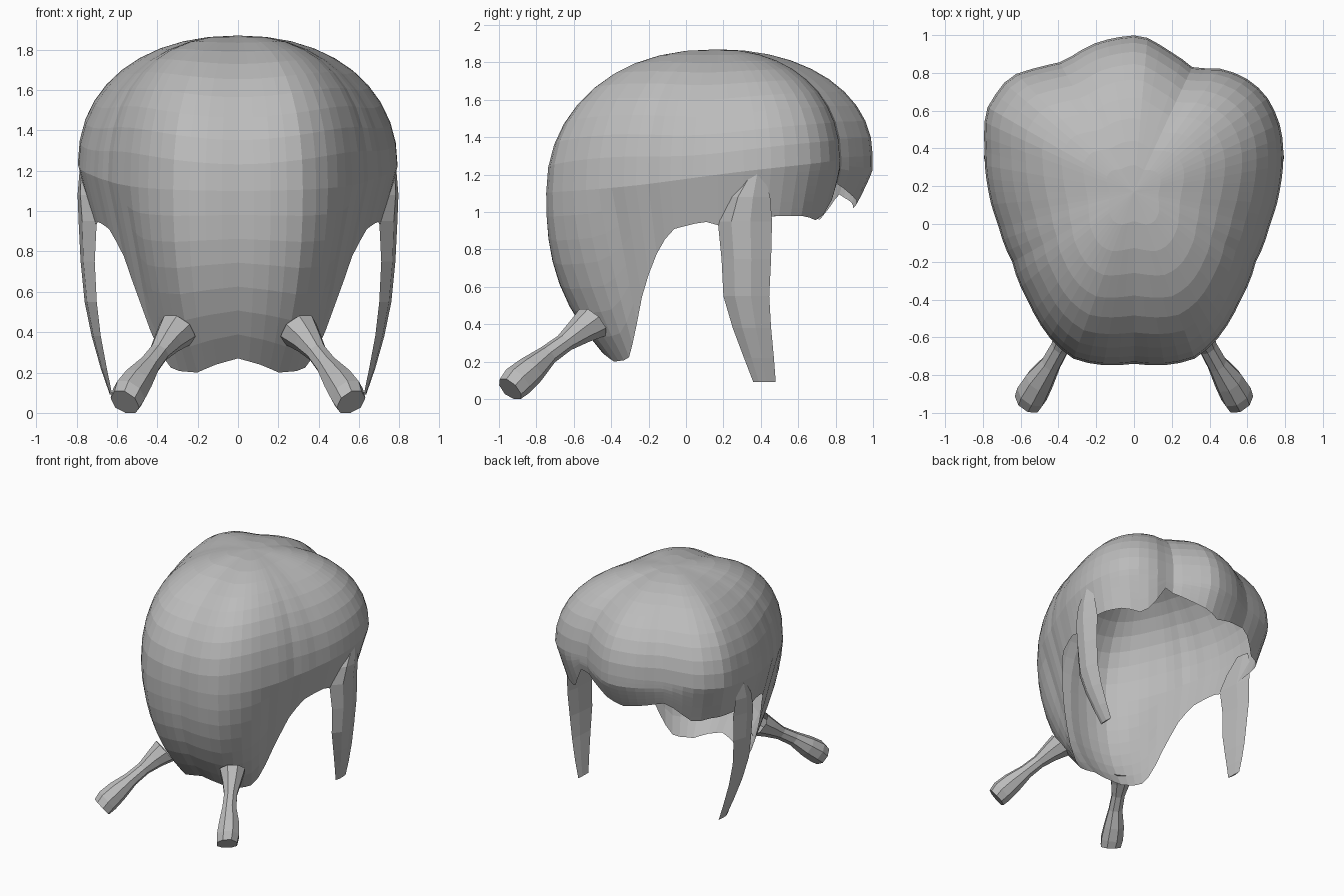
import bpy, bmesh, math
from mathutils import Vector

cube = bpy.data.objects.get("Cube")
if cube:
    bpy.data.objects.remove(cube)

grey = bpy.data.materials.new("hair_grey")
grey.use_nodes = True
tone = (0.5, 0.5, 0.5, 1)
grey.diffuse_color = tone
grey.node_tree.nodes["Principled BSDF"].inputs["Base Color"].default_value = tone


def finish(name, bm):
    bmesh.ops.recalc_face_normals(bm, faces=bm.faces)
    mesh = bpy.data.meshes.new(name)
    bm.to_mesh(mesh)
    bm.free()
    mesh.materials.append(grey)
    obj = bpy.data.objects.new(name, mesh)
    bpy.context.collection.objects.link(obj)
    return obj


def skin(bm, rings, closed=True):
    """Join rings of equal length with quads."""
    for a, b in zip(rings, rings[1:]):
        n = len(a)
        for i in range(n if closed else n - 1):
            j = (i + 1) % n
            bm.faces.new((a[i], a[j], b[j], b[i]))


def lookup(table, a):
    """Linear interpolation in a table of (angle, value) pairs."""
    for (a0, v0), (a1, v1) in zip(table, table[1:]):
        if a0 <= a <= a1:
            return v0 + (v1 - v0) * (a - a0) / max(a1 - a0, 1e-6)
    return table[-1][1]


# Hair cap: plan outline, and the height of its lower edge by angle
CY, TOP = 0.17, 1.87
back_half = [(0, -.74), (.2, -.745), (.33, -.71), (.44, -.61), (.56, -.41),
             (.645, -.2), (.72, 0), (.775, .2), (.79, .4)]
fringe = [(.78, .5), (.72, .65), (.63, .75), (.48, .82), (.32, .82), (.18, .92), (.04, 1),
          (-.2, .96), (-.37, .86), (-.5, .83), (-.66, .78), (-.785, .6)]
outline = back_half + fringe + [(-x, y) for x, y in reversed(back_half)]
radius = []
for i, (x, y) in enumerate(outline):
    a = math.degrees(math.atan2(y - CY, x))
    if a < -90 or i == len(outline) - 1:
        a += 360
    radius.append((a, math.hypot(x, y - CY)))
nape = [(-90, .27), (-80, .24), (-70, .2), (-56, .21), (-48, .32), (-38, .6),
        (-28, .82), (-20, .91), (-6, .95), (3, .92), (22, .98)]
hem = nape + [(38, .98), (44, .95), (52, 1.0), (60, 1.17), (95, 1.02),
              (122, 1.1), (136, .95), (145, .98)]
hem += [(180 - a, z) for a, z in reversed(nape)]

COLS, LOW, HIGH = 72, 7, 10
bm = bmesh.new()
columns = []
for c in range(COLS):
    deg = -90 + 360 * c / COLS
    t = math.radians(deg)
    r, low = lookup(radius, deg), lookup(hem, deg)
    waist = 1.2 + .1 * math.sin(t)
    side = min(1, 2 * math.cos(t) ** 2)
    roll = max(0, math.sin(t)) ** 5
    full = 2.1 + (.22 - .2 * math.sin(t)) * math.sin(2 * t) ** 2
    points = []
    # Lower part tapers inward, and the fringe rolls under
    for i in range(LOW):
        z = low + (waist - low) * i / LOW
        k = 1 - (.105 + .075 * side) * ((waist - z) / .55) ** (2.6 - 1.6 * side)
        points.append((k - roll * .5 * max(0, 1.22 - z), z))
    # Dome with fuller curves on the back diagonals
    for i in range(HIGH):
        p = math.pi / 2 * i / HIGH
        points.append((math.cos(p) ** (2 / full),
                       waist + (TOP - waist) * math.sin(p) ** (2 / full)))
    columns.append([bm.verts.new((k * r * math.cos(t), CY + k * r * math.sin(t), z))
                    for k, z in points])
skin(bm, columns + columns[:1], closed=False)
crown = bm.verts.new((0, CY, TOP))
for a, b in zip(columns, columns[1:] + columns[:1]):
    bm.faces.new((a[-1], b[-1], crown))
finish("hair_cap", bm)

# Side locks: curved lens sections as (height, back y, front y, outer x, thickness)
lock = [(1.2, .32, .42, .785, .04), (1.08, .22, .45, .795, .07), (.95, .17, .46, .79, .09),
        (.75, .19, .455, .78, .07), (.55, .2, .445, .76, .06), (.38, .25, .455, .725, .045),
        (.22, .31, .47, .68, .03), (.09, .36, .48, .635, .012)]


def side_lock(name, s):
    bm = bmesh.new()
    rings = []
    for z, y0, y1, x, d in lock:
        w = y1 - y0
        section = [(x - d, y0), (x - d * .2, y0 + w * .25), (x, y0 + w * .6), (x - d * .5, y1),
                   (x - d * .8, y0 + w * .6)]
        rings.append([bm.verts.new((s * px, py, z)) for px, py in section])
    skin(bm, rings)
    bm.faces.new(rings[0])
    bm.faces.new(rings[-1])
    finish(name, bm)


# Pigtails: tapered tubes that flare towards a blunt end
tail = [((.3, -.5, .41), .1), ((.345, -.57, .36), .075), ((.39, -.65, .3), .052),
        ((.44, -.74, .235), .055), ((.5, -.83, .155), .08), ((.54, -.9, .095), .088),
        ((.56, -.94, .05), .08)]


def pigtail(name, s):
    bm = bmesh.new()
    axis = Vector((.45, -.62, -.62)).normalized()
    u = axis.cross(Vector((0, 0, 1))).normalized()
    v = u.cross(axis)
    rings = []
    for centre, r in tail:
        ring = []
        for i in range(8):
            a = math.tau * (i + .5) / 8
            p = Vector(centre) + r * (u * math.cos(a) + v * math.sin(a))
            ring.append(bm.verts.new((s * p.x, p.y, max(0, p.z))))
        rings.append(ring)
    skin(bm, rings)
    bm.faces.new(rings[-1])
    finish(name, bm)


for label, s in (("left", 1), ("right", -1)):
    side_lock(label + "_side_lock", s)
    pigtail(label + "_pigtail", s)
